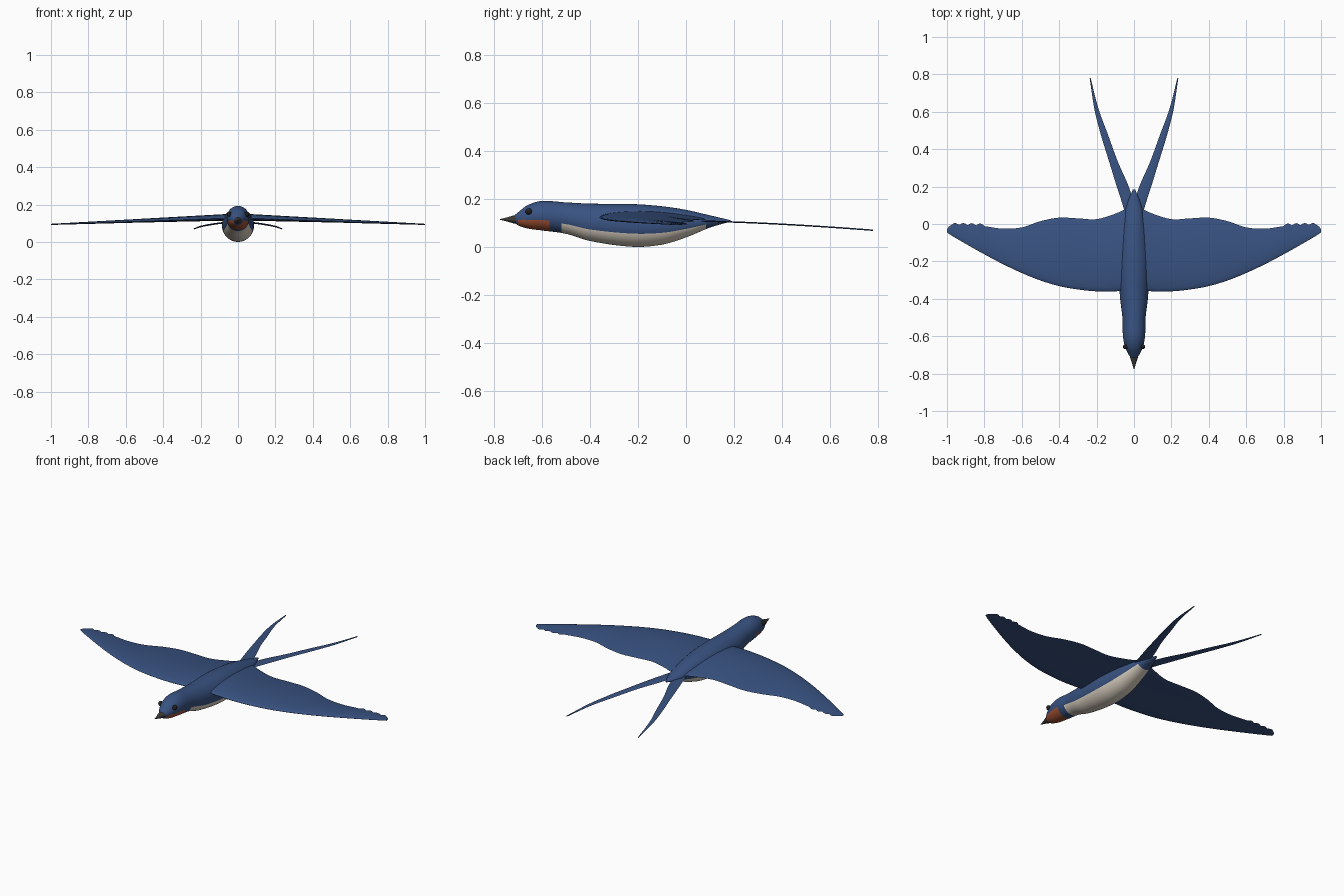
import bpy, bmesh, math
from mathutils import Vector

cube = bpy.data.objects.get("Cube")
if cube:
    bpy.data.objects.remove(cube, do_unlink=True)


def material(name, rgb):
    m = bpy.data.materials.new(name)
    m.use_nodes = True
    m.diffuse_color = (*rgb, 1)
    bsdf = next(n for n in m.node_tree.nodes if n.type == 'BSDF_PRINCIPLED')
    bsdf.inputs["Base Color"].default_value = (*rgb, 1)
    return m


BLUE = material("feather blue", (0.04, 0.085, 0.22))
CREAM = material("belly cream", (0.72, 0.65, 0.55))
RUST = material("throat rust", (0.38, 0.09, 0.035))
DARK = material("beak charcoal", (0.045, 0.04, 0.035))
BLACK = material("eye black", (0.015, 0.015, 0.015))


def curve(points, t):
    """Smooth interpolation through rows of (t, value, ...)."""
    n = len(points)
    i = 0
    while i < n - 2 and t > points[i + 1][0]:
        i += 1
    a, b = points[i], points[i + 1]
    p, q = points[max(i - 1, 0)], points[min(i + 2, n - 1)]
    h = b[0] - a[0]
    u = (t - a[0]) / h
    out = []
    for k in range(1, len(a)):
        ma = (b[k] - p[k]) / (b[0] - p[0]) * h
        mb = (q[k] - a[k]) / (q[0] - a[0]) * h
        out.append((1 + 2 * u) * (1 - u) ** 2 * a[k] + u * (1 - u) ** 2 * ma
                   + u * u * (3 - 2 * u) * b[k] + u * u * (u - 1) * mb)
    return out


def loft(name, rings, mats, rule=None, angle=60):
    """Skin closed rings of points and cap both ends."""
    bm = bmesh.new()
    rows = [[bm.verts.new(p) for p in ring] for ring in rings]
    n = len(rows[0])
    for r, s in zip(rows, rows[1:]):
        for j in range(n):
            bm.faces.new((r[j], r[(j + 1) % n], s[(j + 1) % n], s[j]))
    bm.faces.new(rows[0])
    bm.faces.new(rows[-1])
    bmesh.ops.recalc_face_normals(bm, faces=bm.faces)
    if rule:
        for f in bm.faces:
            f.material_index = rule(f.calc_center_median())
    mesh = bpy.data.meshes.new(name)
    bm.to_mesh(mesh)
    bm.free()
    ob = bpy.data.objects.new(name, mesh)
    bpy.context.collection.objects.link(ob)
    for m in mats:
        mesh.materials.append(m)
    smooth(ob, angle)
    return ob


def smooth(ob, angle=60):
    bpy.ops.object.select_all(action='DESELECT')
    ob.select_set(True)
    bpy.context.view_layer.objects.active = ob
    bpy.ops.object.shade_smooth_by_angle(angle=math.radians(angle))


# Body: y, top, bottom, half width
BODY = [(-0.72, .128, .105, .012), (-0.70, .145, .09, .028), (-0.66, .175, .077, .047),
        (-0.6, .192, .069, .059), (-0.5, .186, .055, .062), (-0.4, .181, .025, .074),
        (-0.22, .179, .001, .086), (-0.1, .17, .01, .079), (0, .155, .04, .063),
        (0.1, .132, .081, .04), (0.185, .112, .106, .006)]
ROWS, SEGS = 90, 64


def body_ring(y):
    top, bottom, width = curve(BODY, y)
    mid, half = (top + bottom) / 2, (top - bottom) / 2
    return [Vector((width * math.cos(a), y, mid + half * math.sin(a)))
            for a in (2 * math.pi * j / SEGS for j in range(SEGS))]


def plumage(c):
    top, bottom, _ = curve(BODY, c.y)
    height = (c.z - bottom) / (top - bottom)
    if -0.7 < c.y < -0.57 and c.z < 0.113:
        return 2
    if -0.515 < c.y < 0.08 and height < 0.31:
        return 1
    return 0


y0, y1 = BODY[0][0], BODY[-1][0]
loft("body", [body_ring(y0 + (y1 - y0) * i / ROWS) for i in range(ROWS + 1)],
     [BLUE, CREAM, RUST], plumage)

# Beak
BEAK = [(-0.775, .002), (-0.75, .009), (-0.72, .019), (-0.695, .025)]
loft("beak", [[(r * math.cos(k * math.pi / 12), y, .115 + .85 * r * math.sin(k * math.pi / 12))
               for k in range(24)] for y, r in BEAK], [DARK])

# Wing: x, leading edge y, trailing edge y
WING = [(.045, -.355, .08), (.1, -.36, .055), (.2, -.36, .026), (.3, -.35, .03),
        (.4, -.332, .034), (.5, -.302, .015), (.6, -.262, -.018), (.7, -.215, -.025),
        (.8, -.162, -.012), (.9, -.106, -.008), (.98, -.059, -.01), (1, -.045, -.028)]


def wing_ring(side, x):
    lead, trail = curve(WING, x)
    # Scalloped feather tips
    if x > .8:
        trail += .013 * abs(math.sin((x - .8) * math.pi / .045)) * min(1, (1 - x) / .02)
    mid = .129 - .035 * x
    thick = .019 * (1 - x) + .004
    n = 14
    ring = []
    for j in range(2 * n):
        a = math.pi * j / n
        u = (1 - math.cos(a)) / 2
        camber = .012 * (1 - x) * (math.sin(math.pi * u) - u)
        taper = math.sin(a) * (1 - .6 * u)
        ring.append((side * x, lead + (trail - lead) * u, mid + camber + thick * taper))
    return ring


# Tail streamer: y, inner x, outer x
TAIL = [(.04, .0, .042), (.12, .005, .066), (.2, .028, .092), (.33, .085, .132),
        (.48, .14, .178), (.61, .188, .211), (.78, .232, .237)]


def tail_ring(side, y):
    inner, outer = curve(TAIL, y)
    z = .108 - .038 * ((y - .04) / .74) ** 1.5
    ring = []
    for j in range(12):
        a = math.pi * j / 6
        x = (inner + outer) / 2 + (outer - inner) / 2 * math.cos(a)
        ring.append((side * x, y, z + .003 * math.sin(a)))
    return ring


# Paired parts
for side, label in ((1, "left"), (-1, "right")):
    loft(label + "_wing", [wing_ring(side, .045 + .955 * i / 110) for i in range(111)], [BLUE])
    loft(label + "_tail_streamer", [tail_ring(side, .04 + .74 * i / 40) for i in range(41)], [BLUE])
    bpy.ops.mesh.primitive_uv_sphere_add(segments=20, ring_count=12, radius=.0135,
                                         location=(side * .046, -.656, .148))
    eye = bpy.context.object
    eye.name = label + "_eye"
    eye.data.materials.append(BLACK)
    smooth(eye)
